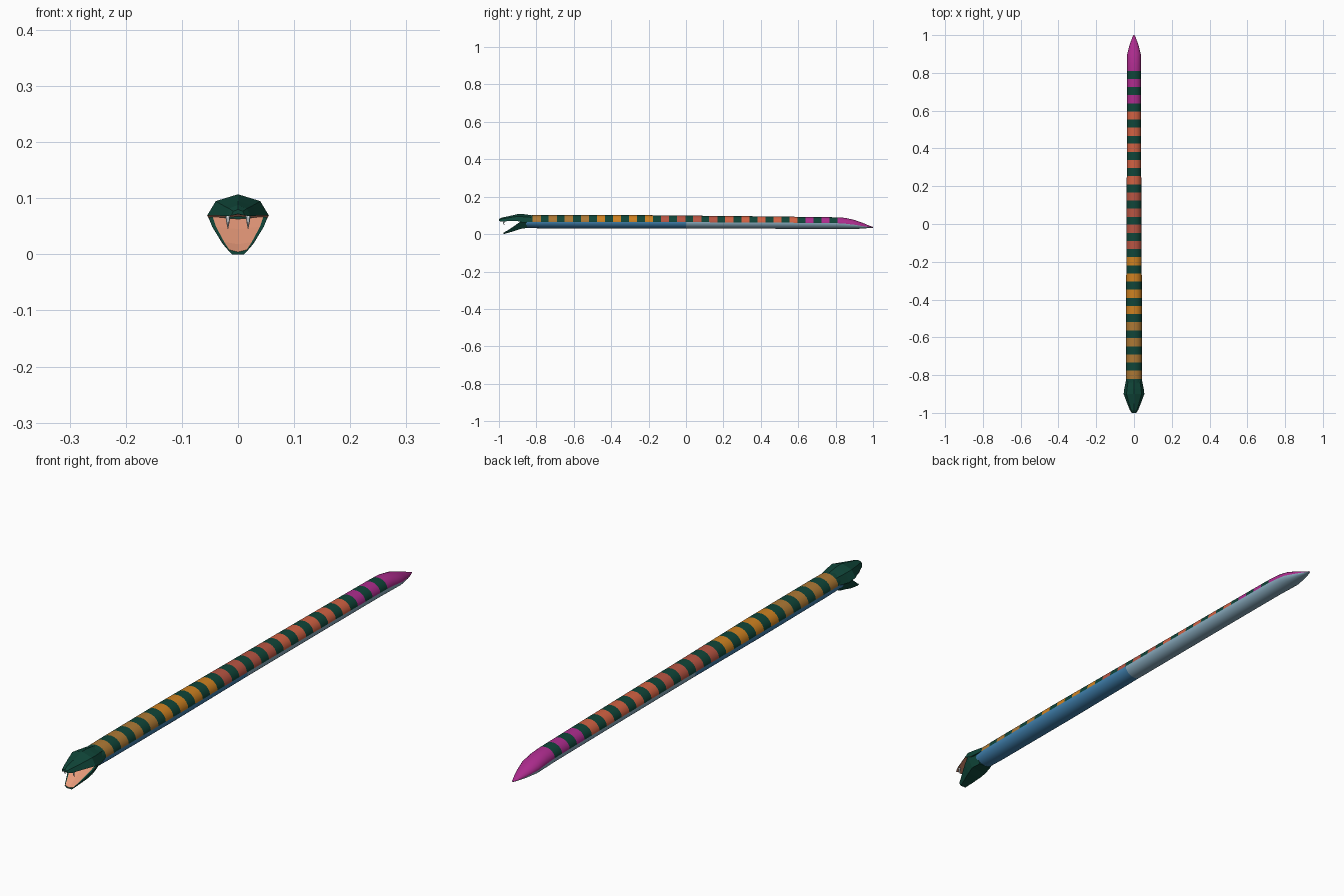
import bpy, bmesh, math

if "Cube" in bpy.data.objects:
    bpy.data.objects.remove(bpy.data.objects["Cube"])

# ---- colours ----
COLOURS = {
    "dark green": (.005, .060, .040), "gold brown": (.42, .19, .035),
    "orange": (.62, .22, .015), "brick red": (.48, .09, .055),
    "coral": (.64, .12, .055), "magenta": (.42, .025, .27),
    "belly blue": (.052, .22, .43), "pale blue": (.25, .41, .52),
    "mouth pink": (.82, .33, .20), "fang white": (.75, .80, .82)}
NAMES = list(COLOURS)
MATS = []
for n, c in COLOURS.items():
    m = bpy.data.materials.new(n)
    m.diffuse_color = (*c, 1)
    m.use_nodes = True
    m.node_tree.nodes["Principled BSDF"].inputs["Base Color"].default_value = m.diffuse_color
    MATS.append(m)


def loft(name, rings, colour, smooth=False):
    """Skin closed rings; colour(ring_index, side_index) names each face's colour."""
    bm = bmesh.new()
    vs = [[bm.verts.new(p) for p in r] for r in rings]
    n = len(rings[0])
    for i in range(len(vs) - 1):
        for j in range(n):
            k = (j + 1) % n
            f = bm.faces.new((vs[i][j], vs[i][k], vs[i + 1][k], vs[i + 1][j]))
            f.material_index = NAMES.index(colour(i, j))
            f.smooth = smooth
    for i, r in ((0, vs[0]), (len(vs) - 2, vs[-1])):
        bm.faces.new(r).material_index = NAMES.index(colour(i, 0))
    bmesh.ops.recalc_face_normals(bm, faces=bm.faces)
    me = bpy.data.meshes.new(name)
    bm.to_mesh(me)
    bm.free()
    for m in MATS:
        me.materials.append(m)
    ob = bpy.data.objects.new(name, me)
    bpy.context.collection.objects.link(ob)
    return ob


def lerp(table, y):
    for a, b in zip(table, table[1:]):
        if y <= b[0]:
            t = max(0, (y - a[0]) / (b[0] - a[0]))
            return [p + (q - p) * t for p, q in zip(a[1:], b[1:])]
    return table[-1][1:]


# ---- body: y, half width, belly z, split z, top z ----
SHAPE = [(-.88, .040, .034, .066, .098), (-.80, .042, .031, .066, .102),
         (-.40, .042, .029, .066, .103), (0, .039, .030, .064, .099),
         (.40, .038, .029, .062, .095), (.80, .037, .027, .059, .090),
         (.85, .037, .026, .056, .087), (.90, .036, .027, .050, .076),
         (.95, .023, .030, .042, .058), (.985, .010, .033, .037, .043),
         (1, .003, .034, .036, .038)]
STEP, WIDE, FIRST = .0858, .044, -.82
ys = [-.88, -.85]
for k in range(19):
    ys += [FIRST + k * STEP, FIRST + k * STEP + WIDE]
ys += [FIRST + 19 * STEP, .85, .875, .90, .925, .95, .97, .985, 1, 0.0]
ys.sort()
SIDES = 20


def ring(y):
    w, zb, zs, zt = lerp(SHAPE, y)
    out = []
    for j in range(SIDES):
        a = 2 * math.pi * j / SIDES
        s = math.sin(a)
        out.append((w * math.cos(a), y, zs + s * ((zt - zs) if s > 0 else (zs - zb))))
    return out


def skin(i, j):
    y = (ys[i] + ys[i + 1]) / 2
    if j >= SIDES // 2:
        return "belly blue" if y < 0 else "pale blue"
    if y < FIRST:
        return "dark green"
    k = int((y - FIRST) / STEP)
    if k < 19 and y - FIRST - k * STEP > WIDE:
        return "dark green"
    for end, c in ((4, "gold brown"), (8, "orange"), (12, "brick red"), (17, "coral")):
        if k < end:
            return c
    return "magenta"


loft("body", [ring(y) for y in ys], skin, True)

# ---- upper head: y, half width, lip z, top z ----
UPPER = [(-1.0, .012, .069, .080), (-.985, .022, .068, .088), (-.95, .036, .069, .095),
         (-.90, .055, .069, .107), (-.87, .051, .062, .107), (-.82, .041, .066, .100)]
rings = []
for y, w, zl, zt in UPPER:
    zm = zl + .68 * (zt - zl)
    rings.append([(w, y, zl), (.72 * w, y, zm), (0, y, zt), (-.72 * w, y, zm),
                  (-w, y, zl), (0, y, zl + .003)])
loft("upper_head", rings, lambda i, j: "mouth pink" if j >= 4 and i < 4 else "dark green")

# ---- lower jaw: y, half width, rim z, bottom z ----
LOWER = [(-.975, .018, .008, .000), (-.95, .029, .022, .007), (-.91, .046, .049, .019),
         (-.885, .053, .067, .028), (-.85, .041, .064, .033)]
rings = []
for y, w, zr, zb in LOWER:
    rings.append([(w, y, zr), (.6 * w, y, zb), (-.6 * w, y, zb), (-w, y, zr),
                  (-.85 * w, y, zr), (0, y, zr - .004), (.85 * w, y, zr)])
loft("lower_jaw", rings, lambda i, j: "mouth pink" if j in (4, 5) else "dark green")

# ---- fangs: curved taper, one each side ----
for side, label in ((-1, "left"), (1, "right")):
    rings = []
    for y, z, r in ((-.972, .072, .005), (-.975, .058, .003), (-.970, .045, .0004)):
        rings.append([(side * .018 + r * math.cos(a), y + r * math.sin(a), z)
                      for a in (math.pi * t / 3 for t in range(6))])
    loft(label + "_fang", rings, lambda i, j: "fang white")
